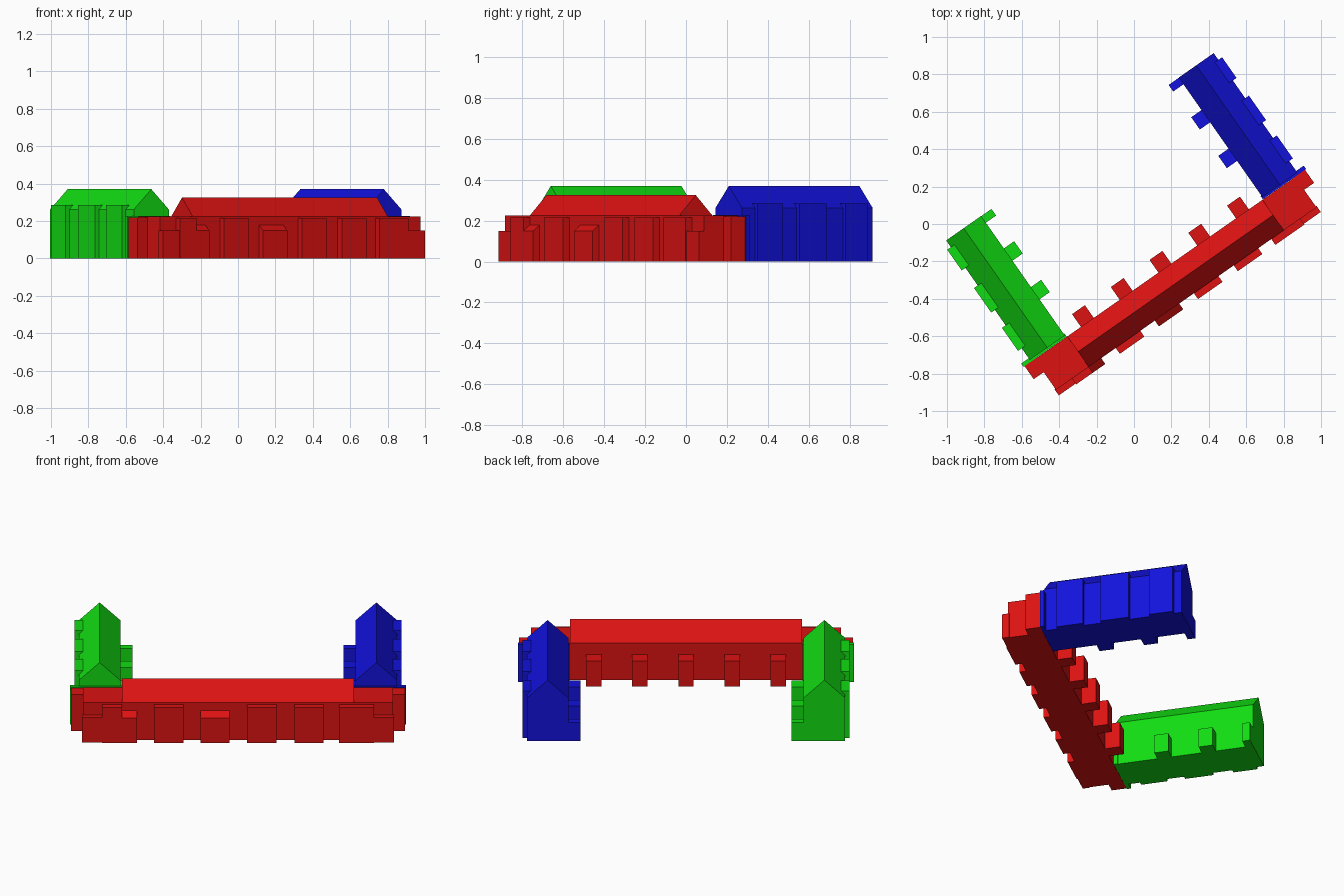
import bpy, math
from mathutils import Matrix

if "Cube" in bpy.data.objects:
    bpy.data.objects.remove(bpy.data.objects["Cube"])

TURN = Matrix.Rotation(math.radians(35), 4, 'Z')   # whole building is turned on the site


def material(name, rgb):
    m = bpy.data.materials.new(name)
    m.diffuse_color = (*rgb, 1)
    m.use_nodes = True
    m.node_tree.nodes["Principled BSDF"].inputs["Base Color"].default_value = m.diffuse_color
    return m


RED = material("red", (0.72, 0.006, 0.006))
GREEN = material("green", (0.006, 0.72, 0.006))
BLUE = material("blue", (0.006, 0.006, 0.72))


def extrude(name, mat, profile, a, b, axis):
    """Closed prism: profile (across, z) swept from a to b along 'u' or 'v'."""
    n = len(profile)
    verts = [(t, p, z) if axis == 'u' else (p, t, z) for t in (a, b) for p, z in profile]
    faces = [tuple(range(n)), tuple(range(2 * n - 1, n - 1, -1))]
    faces += [(i, i + n, (i + 1) % n + n, (i + 1) % n) for i in range(n)]
    me = bpy.data.meshes.new(name)
    me.from_pydata(verts, [], faces)
    me.materials.append(mat)
    ob = bpy.data.objects.new(name, me)
    bpy.context.collection.objects.link(ob)
    # consistent outward normals
    import bmesh
    bm = bmesh.new()
    bm.from_mesh(me)
    bmesh.ops.recalc_face_normals(bm, faces=bm.faces)
    bm.to_mesh(me)
    bm.free()
    ob.matrix_world = TURN
    return ob


def box(name, mat, u0, u1, v0, v1, z):
    u0, u1 = sorted((u0, u1))
    return extrude(name, mat, [(v0, 0), (v1, 0), (v1, z), (v0, z)], u0, u1, 'u')


def gable(p0, p1, eave, ridge):
    return [(p0, 0), (p1, 0), (p1, eave), ((p0 + p1) / 2, ridge), (p0, eave)]


# Main hall with gabled roof
extrude("main_hall", RED, gable(-0.487, -0.288, 0.225, 0.325), -0.637, 0.637, 'u')

# Front pilasters, some with a sloped cap
for u0, u1 in ((-0.46, -0.30), (0.05, 0.21), (0.31, 0.47)):
    box("front_pilaster", RED, u0, u1, -0.525, -0.48, 0.215)
for u0, u1 in ((-0.637, -0.555), (-0.205, -0.046)):
    extrude("sloped_pilaster", RED,
            [(-0.525, 0), (-0.48, 0), (-0.48, 0.185), (-0.525, 0.15)], u0, u1, 'u')
box("corner_pilaster", RED, -0.745, -0.637, -0.525, -0.48, 0.215)
box("corner_pilaster", RED, 0.555, 0.745, -0.525, -0.48, 0.215)

# Rear buttresses
for i in range(-2, 3):
    c = i * 0.253
    box("rear_buttress", RED, c - 0.042, c + 0.042, -0.30, -0.205, 0.155)

for side, wing in ((-1, GREEN), (1, BLUE)):
    # End towers of the hall
    box("end_tower", RED, side * 0.63, side * 0.85, -0.487, -0.288, 0.225)
    box("corner_buttress", RED, side * 0.745, side * 0.855, -0.52, -0.48, 0.15)
    box("side_buttress", RED, side * 0.84, side * 0.915, -0.372, -0.287, 0.22)
    # Wing with gabled roof and joining strip
    a, b = sorted((side * 0.645, side * 0.873))
    extrude("wing", wing, gable(a, b, 0.262, 0.37), -0.276, 0.504, 'v')
    box("joining_strip", wing, side * 0.64, side * 0.922, -0.287, -0.265, 0.228)
    # Outer pilasters
    for v0, v1 in ((-0.20, -0.05), (0.05, 0.21), (0.325, 0.46)):
        box("wing_pilaster", wing, side * 0.85, side * 0.897, v0, v1, 0.285)
    # Inner buttresses
    for v0, v1 in ((-0.04, 0.04), (0.212, 0.292), (0.46, 0.503)):
        box("inner_buttress", wing, side * 0.578, side * 0.66, v0, v1, 0.113)
